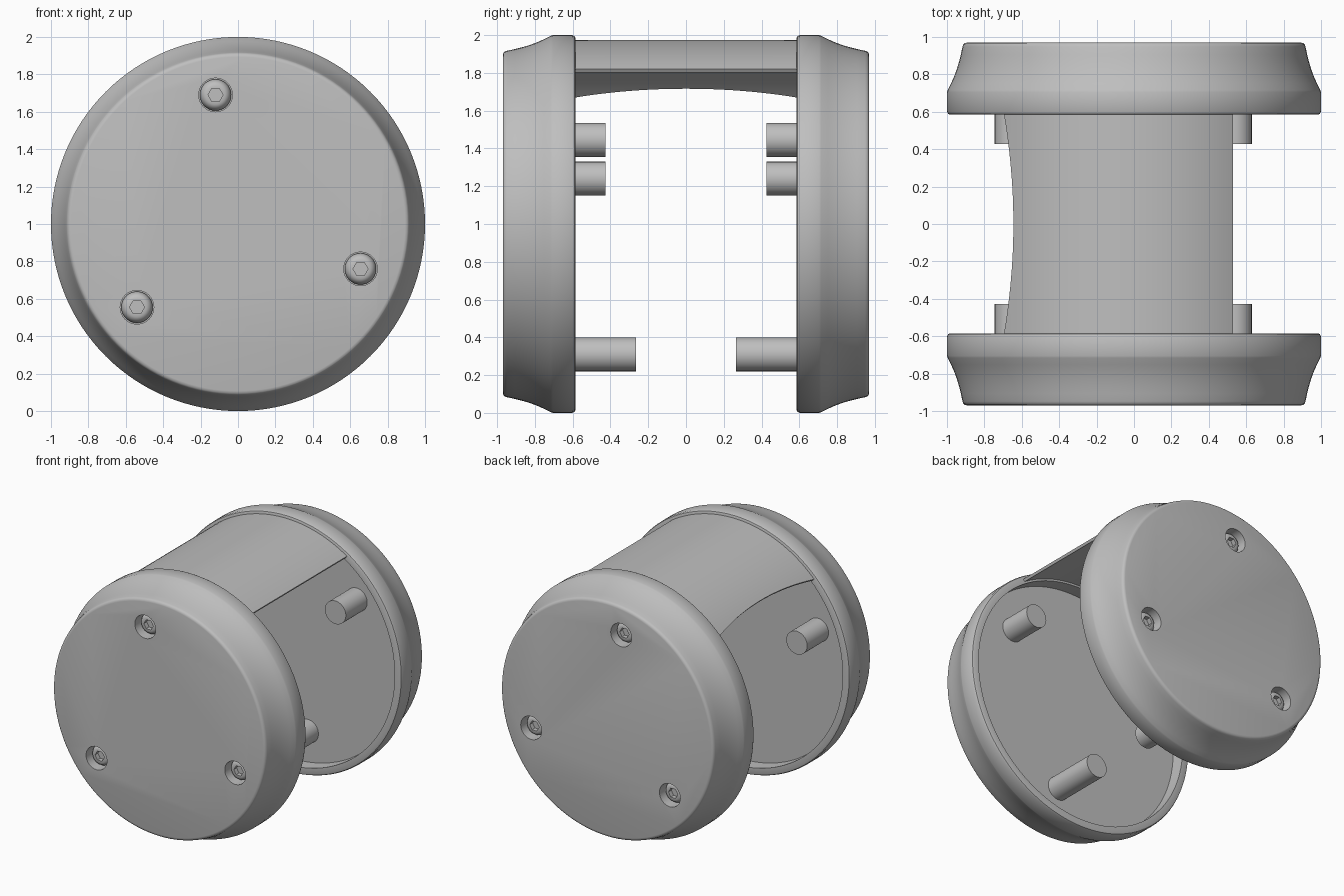
import bpy, bmesh, math

if "Cube" in bpy.data.objects:
    bpy.data.objects.remove(bpy.data.objects["Cube"], do_unlink=True)

grey = bpy.data.materials.new("plain_grey")
grey.use_nodes = True
COLOUR = (0.52, 0.52, 0.52, 1)
grey.diffuse_color = COLOUR
grey.node_tree.nodes["Principled BSDF"].inputs["Base Color"].default_value = COLOUR


def make_object(name, bm):
    bmesh.ops.recalc_face_normals(bm, faces=bm.faces)
    mesh = bpy.data.meshes.new(name)
    bm.to_mesh(mesh)
    bm.free()
    mesh.materials.append(grey)
    obj = bpy.data.objects.new(name, mesh)
    bpy.context.collection.objects.link(obj)
    return obj


def lathe(name, profile, side=1, centre=(0, 1), segments=32):
    """Turn (radius, y) points about the y axis; a third item makes that ring hexagonal."""
    bm = bmesh.new()
    rings = []
    for radius, y, *hexagonal in profile:
        ring = []
        for i in range(segments):
            a = 2 * math.pi * i / segments
            r = radius
            if hexagonal:
                r *= math.cos(math.pi / 6) / math.cos(a % (math.pi / 3) - math.pi / 6)
            ring.append(bm.verts.new((centre[0] + r * math.cos(a), side * y,
                                      centre[1] + r * math.sin(a))))
        rings.append(ring)
    for lower, upper in zip(rings, rings[1:]):
        for i in range(segments):
            j = (i + 1) % segments
            bm.faces.new((lower[i], lower[j], upper[j], upper[i]))
    bm.faces.new(rings[0])
    bm.faces.new(rings[-1])
    return make_object(name, bm)


def smooth(obj):
    bpy.ops.object.select_all(action='DESELECT')
    obj.select_set(True)
    bpy.context.view_layer.objects.active = obj
    bpy.ops.object.shade_smooth_by_angle(angle=math.radians(32))


def apply_modifiers(obj):
    bpy.ops.object.select_all(action='DESELECT')
    obj.select_set(True)
    bpy.context.view_layer.objects.active = obj
    for mod in list(obj.modifiers):
        bpy.ops.object.modifier_apply(modifier=mod.name)


# Cap section: recessed inner floor, lip, rounded rim, concave flare, outer face
CAP = [(0.94, 0.69), (0.94, 0.585), (0.983, 0.585), (0.994, 0.589), (1.0, 0.602),
       (1.0, 0.705), (0.996, 0.716), (0.978, 0.752), (0.962, 0.788), (0.948, 0.826),
       (0.936, 0.866), (0.926, 0.906), (0.917, 0.948), (0.913, 0.959),
       (0.905, 0.967), (0.893, 0.97)]
# Button head with a hexagonal socket
SCREW = [(0.084, 0.865), (0.084, 0.885), (0.078, 0.906), (0.068, 0.921), (0.053, 0.93),
         (0.04, 0.93, True), (0.04, 0.895, True)]
SCREW_SPOTS = [(-0.12, 1.69), (0.655, 0.76), (-0.54, 0.555)]
PIN_TIPS = [0.265, 0.427, 0.427]

for side, end in ((-1, "front"), (1, "back")):
    cap = lathe(end + "_cap", CAP, side, segments=128)

    # Counterbored screw holes
    cutters = []
    for spot in SCREW_SPOTS:
        cutter = lathe("hole_cutter", [(0.09, 0.87), (0.09, 1.05)], side, spot)
        cutter.hide_render = True
        cutters.append(cutter)
        mod = cap.modifiers.new("hole", 'BOOLEAN')
        mod.operation = 'DIFFERENCE'
        mod.solver = 'EXACT'
        mod.object = cutter
    apply_modifiers(cap)
    for cutter in cutters:
        bpy.data.objects.remove(cutter, do_unlink=True)
    smooth(cap)

    for n, ((x, z), tip) in enumerate(zip(SCREW_SPOTS, PIN_TIPS), 1):
        # Screws sunk in the outer face
        smooth(lathe(f"{end}_screw_{n}", SCREW, side, (x, z), 48))
        # Pins inside, each opposite a screw
        smooth(lathe(f"{end}_pin_{n}", [(0.09, 0.695), (0.09, tip)], side, (-x, 2 - z), 48))

# Curved cover plate: straight left edge, bowed right edge
bm = bmesh.new()
ROWS, COLS, HALF = 24, 40, 0.59
grid = []
for r in range(ROWS + 1):
    t = 2 * r / ROWS - 1
    start, stop = -41.4 - 4.1 * t * t, 32.8
    row = []
    for c in range(COLS + 1):
        a = math.radians(start + (stop - start) * c / COLS)
        row.append(bm.verts.new((0.975 * math.sin(a), HALF * t, 1 + 0.975 * math.cos(a))))
    grid.append(row)
for r in range(ROWS):
    for c in range(COLS):
        bm.faces.new((grid[r][c], grid[r][c + 1], grid[r + 1][c + 1], grid[r + 1][c]))
cover = make_object("cover_plate", bm)
# Face normals point outwards, so the thickness grows inwards
if cover.data.polygons[ROWS * COLS // 2].normal.z < 0:
    cover.data.flip_normals()
shell = cover.modifiers.new("shell", 'SOLIDIFY')
shell.thickness = 0.02
shell.offset = -1
apply_modifiers(cover)
smooth(cover)
